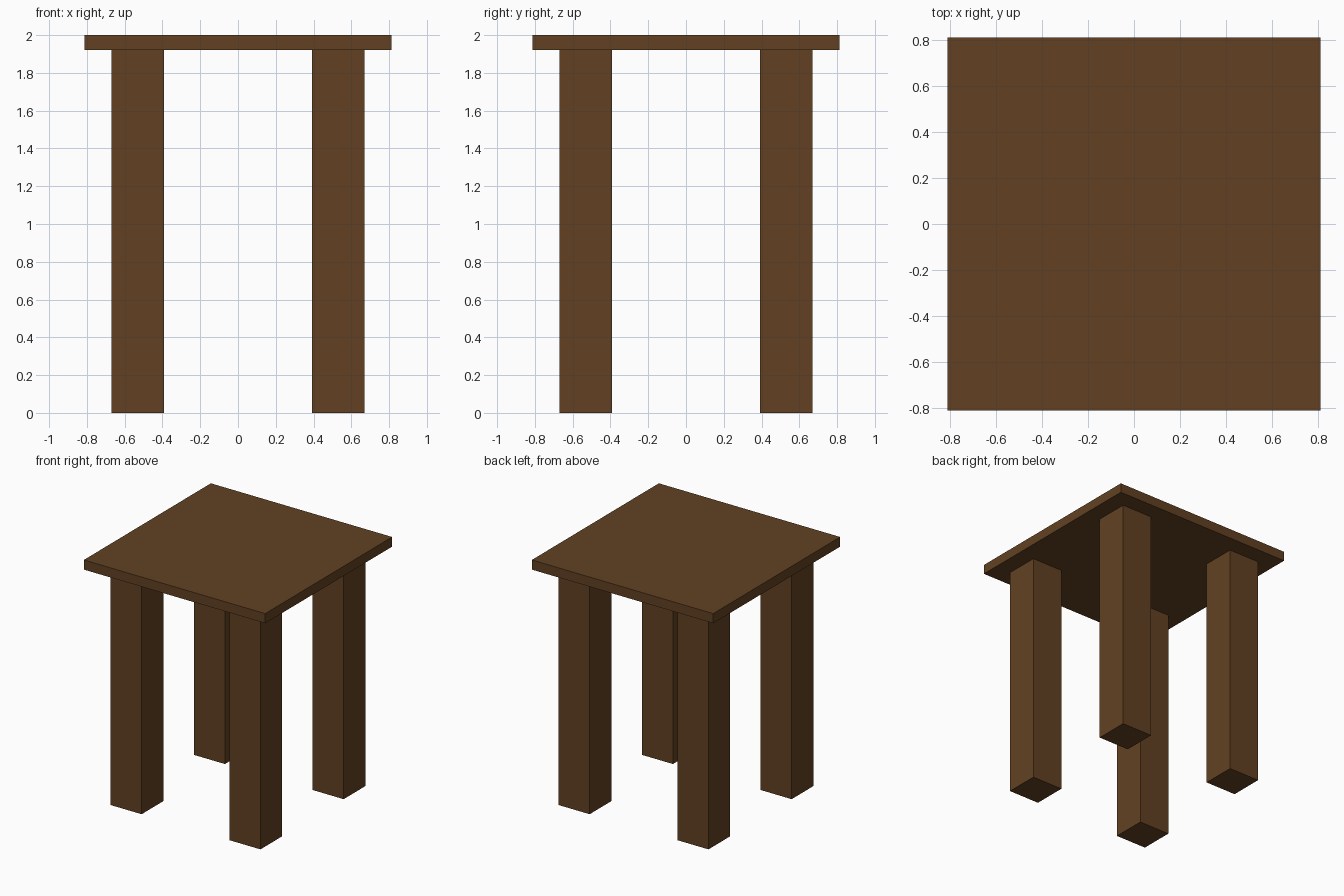
import bpy

if "Cube" in bpy.data.objects:
    bpy.data.objects.remove(bpy.data.objects["Cube"])

wood = bpy.data.materials.new("dark brown wood")
wood.diffuse_color = (0.122, 0.053, 0.016, 1.0)
wood.use_nodes = True
wood.node_tree.nodes["Principled BSDF"].inputs["Base Color"].default_value = wood.diffuse_color


def box(name, lo, hi):
    """Axis-aligned box between two corners."""
    bpy.ops.mesh.primitive_cube_add(size=1)
    ob = bpy.context.object
    ob.name = name
    for v in ob.data.vertices:
        v.co = [(a + b) / 2 + c * (b - a) for a, b, c in zip(lo, hi, v.co)]
    ob.data.materials.append(wood)
    return ob


TOP, UNDER = 2.0, 1.922      # seat top and underside heights
HALF = 0.812                 # seat half width
IN, OUT = 0.393, 0.671       # inner and outer leg faces

# Square seat slab
box("seat", (-HALF, -HALF, UNDER), (HALF, HALF, TOP))

# Four square legs
for sx, side in ((-1, "left"), (1, "right")):
    for sy, end in ((-1, "front"), (1, "back")):
        xs = sorted((sx * IN, sx * OUT))
        ys = sorted((sy * IN, sy * OUT))
        box(f"{end}_{side}_leg", (xs[0], ys[0], 0), (xs[1], ys[1], UNDER))
